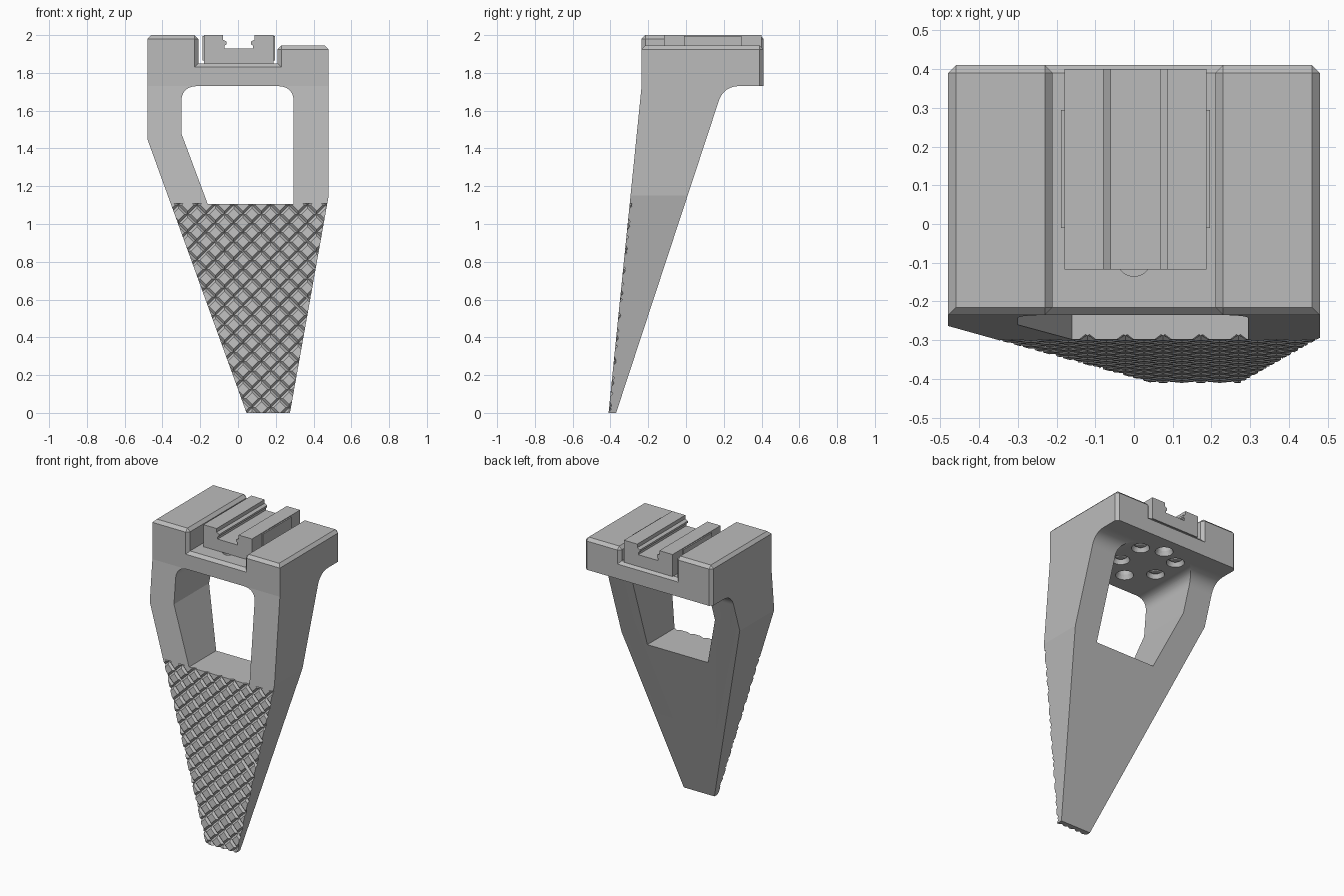
import bpy, bmesh, math
from mathutils import Vector

if "Cube" in bpy.data.objects:
    bpy.data.objects.remove(bpy.data.objects["Cube"], do_unlink=True)

grey = bpy.data.materials.new("satin grey")
grey.use_nodes = True
grey.diffuse_color = (0.5, 0.5, 0.5, 1)
grey.node_tree.nodes["Principled BSDF"].inputs["Base Color"].default_value = (0.5, 0.5, 0.5, 1)


def finish(bm, name):
    bmesh.ops.recalc_face_normals(bm, faces=bm.faces)
    mesh = bpy.data.meshes.new(name)
    bm.to_mesh(mesh)
    bm.free()
    mesh.materials.append(grey)
    ob = bpy.data.objects.new(name, mesh)
    bpy.context.collection.objects.link(ob)
    return ob


def prism_bm(points, axis, start, end):
    """Extrude a 2D outline (horizontal, z) along x or y."""
    bm = bmesh.new()
    place = (lambda p, t: (t, p[0], p[1])) if axis == "x" else (lambda p, t: (p[0], t, p[1]))
    rings = [[bm.verts.new(place(p, t)) for p in points] for t in (start, end)]
    for ring in rings:
        bm.faces.new(ring)
    n = len(points)
    for i in range(n):
        j = (i + 1) % n
        bm.faces.new((rings[0][i], rings[0][j], rings[1][j], rings[1][i]))
    bmesh.ops.recalc_face_normals(bm, faces=bm.faces)
    return bm


def prism(name, points, axis, start, end):
    return finish(prism_bm(points, axis, start, end), name)


def lathe(name, profile, loc, direction):
    """Turn (radius, depth) points about a direction starting at loc."""
    bm = bmesh.new()
    vs = [bm.verts.new((r, 0, t)) for r, t in profile]
    es = [bm.edges.new(pair) for pair in zip(vs, vs[1:])]
    bmesh.ops.spin(bm, geom=vs + es, cent=(0, 0, 0), axis=(0, 0, 1),
                   angle=math.tau, steps=32, use_duplicate=False)
    bmesh.ops.remove_doubles(bm, verts=bm.verts, dist=0.0002)
    turn = Vector(direction).to_track_quat("Z", "Y")
    for v in bm.verts:
        v.co = turn @ v.co + Vector(loc)
    return finish(bm, name)


def boolean(target, tool, operation="DIFFERENCE"):
    mod = target.modifiers.new("cut", "BOOLEAN")
    mod.operation, mod.solver, mod.object = operation, "EXACT", tool
    bpy.ops.object.select_all(action="DESELECT")
    bpy.context.view_layer.objects.active = target
    target.select_set(True)
    bpy.ops.object.modifier_apply(modifier=mod.name)
    bpy.data.objects.remove(tool, do_unlink=True)


def fillet(a, corner, b, n=20):
    """Rounded corner from a to b."""
    a, c, b = Vector(a), Vector(corner), Vector(b)
    return [tuple(a * (1 - t) ** 2 + c * 2 * t * (1 - t) + b * t * t)
            for t in (i / n for i in range(n + 1))]


UNDER = 1.73      # underside of the mounting block
FRONT = -0.235    # front of the mounting block


def front_y(z):
    return -0.41 + (FRONT + 0.41) * z / UNDER


# Tapered wedge: side outline intersected with front outline
side = [(-0.41, 0), (-0.37, 0)]
side += fillet((0.173, 1.65), (0.2, UNDER), (0.285, UNDER)) + [(FRONT, UNDER)]
body = prism("tapered_stand", side, "x", -0.6, 0.6)
face = [(0.045, 0), (0.275, 0), (0.48, 1.15), (0.48, 1.9), (-0.48, 1.9), (-0.48, 1.45)]
boolean(body, prism("face_cutter", face, "y", -0.7, 0.7), "INTERSECT")

# Window through the wedge
window = [(-0.16, 1.105), (0.295, 1.105)]
window += fillet((0.295, 1.645), (0.295, UNDER), (0.205, UNDER)) + [(0.205, 1.8), (-0.21, 1.8)]
window += fillet((-0.21, UNDER), (-0.3, UNDER), (-0.3, 1.645)) + [(-0.3, 1.48)]
boolean(body, prism("window_cutter", window, "y", -0.7, 0.7))

# Mounting block with a channel and chamfered edges
outline = [(-0.48, UNDER), (0.48, UNDER), (0.48, 1.945), (0.21, 1.945), (0.21, 1.85),
           (-0.21, 1.85), (-0.21, 2.0), (-0.48, 2.0)]
bm = prism_bm(outline, "y", FRONT, 0.41)
chosen = []
for e in bm.edges:
    a, b = (v.co for v in e.verts)
    along_y = abs(a.y - b.y) > 0.1
    vertical = abs(a.z - b.z) > 0.02
    if max(a.z, b.z) < UNDER + 0.01:
        continue
    if along_y and a.z < 1.9:
        continue
    if vertical and abs(a.x) > 0.4 and a.y < 0:
        continue
    chosen.append(e)
bmesh.ops.bevel(bm, geom=chosen, offset=0.02, segments=1, affect="EDGES")
boolean(body, finish(bm, "mounting_block"), "UNION")

# Screw holes in the front face
front_hole = [(0, -0.06), (0.058, -0.06), (0.058, 0.015), (0.03, 0.04),
              (0.022, 0.04), (0.022, 0.1), (0, 0.1)]
for x, z in ((-0.21, 1.015), (-0.16, 0.875), (0.365, 1.015), (0.34, 0.875)):
    boolean(body, lathe("hole_cutter", front_hole, (x, front_y(z), z), (0, 1, 0)))

# Countersunk holes under the block, the middle pair going right through
for x, y in ((0.14, 0.23), (0.14, 0.04), (-0.14, 0.23), (-0.14, 0.04), (0, 0.29), (0, -0.09)):
    depth = 0.15 if x == 0 else 0.08
    sink = [(0, -0.02), (0.056, -0.02), (0.056, 0.005), (0.045, 0.03), (0.045, depth), (0, depth)]
    boolean(body, lathe("hole_cutter", sink, (x, y, UNDER), (0, 0, 1)))
    if x:
        lathe("screw_head", [(0, 0.085), (0.044, 0.085), (0.044, 0.03), (0.022, 0.015), (0, 0.015)],
              (x, y, UNDER), (0, 0, 1))

# Conical-bottomed hole in the taller shoulder
drill = [(0, -0.02), (0.066, -0.02), (0.066, 0), (0.055, 0.012), (0.05, 0.07), (0, 0.1)]
boolean(body, lathe("hole_cutter", drill, (-0.345, 0.09, 2.0), (0, 0, -1)))

# Crossed grip grooves on the lower front face
TOP = 1.108
for slope in (1, -1):
    bm = bmesh.new()
    for k in range(-17, 19):
        x0 = -0.12 + 0.0975 * k
        rings = []
        for z in (-0.05, TOP):
            x = x0 + slope * (z - 1.1)
            rings.append([bm.verts.new((x + dx, front_y(z) + d, z))
                          for dx, d in ((-0.034, -0.013), (0.034, -0.013), (0, 0.013))])
        for ring in rings:
            bm.faces.new(ring)
        for i in range(3):
            j = (i + 1) % 3
            bm.faces.new((rings[0][i], rings[0][j], rings[1][j], rings[1][i]))
    boolean(body, finish(bm, "groove_cutter"))

# Slotted rail in the channel
half = [(0.083, 2.0), (0.083, 1.975), (0.064, 1.965), (0.064, 1.952), (0.075, 1.945), (0.075, 1.93)]
rail_outline = [(-0.183, 1.85), (0.183, 1.85), (0.183, 2.0)] + half
rail_outline += [(-x, z) for x, z in reversed(half)] + [(-0.183, 2.0)]
rail = prism("slotted_rail", [(x + 0.004, z) for x, z in rail_outline], "y", -0.117, 0.4)
pin = [(0, -0.02), (0.015, -0.02), (0.015, 0.06), (0, 0.06)]
boolean(rail, lathe("pin_cutter", pin, (0.004, -0.117, 1.888), (0, 1, 0)))

# Thin pads on the rail sides
for name, x in (("left_rail_pad", 0.187), ("right_rail_pad", -0.188)):
    prism(name, [(x, 1.865), (x + 0.009, 1.865), (x + 0.009, 1.995), (x, 1.995)], "y", -0.01, 0.295)

# Smooth only the shallow steps of the rounded corners
bpy.ops.object.select_all(action="DESELECT")
body.select_set(True)
bpy.context.view_layer.objects.active = body
bpy.ops.object.shade_smooth_by_angle(angle=math.radians(5.5))
